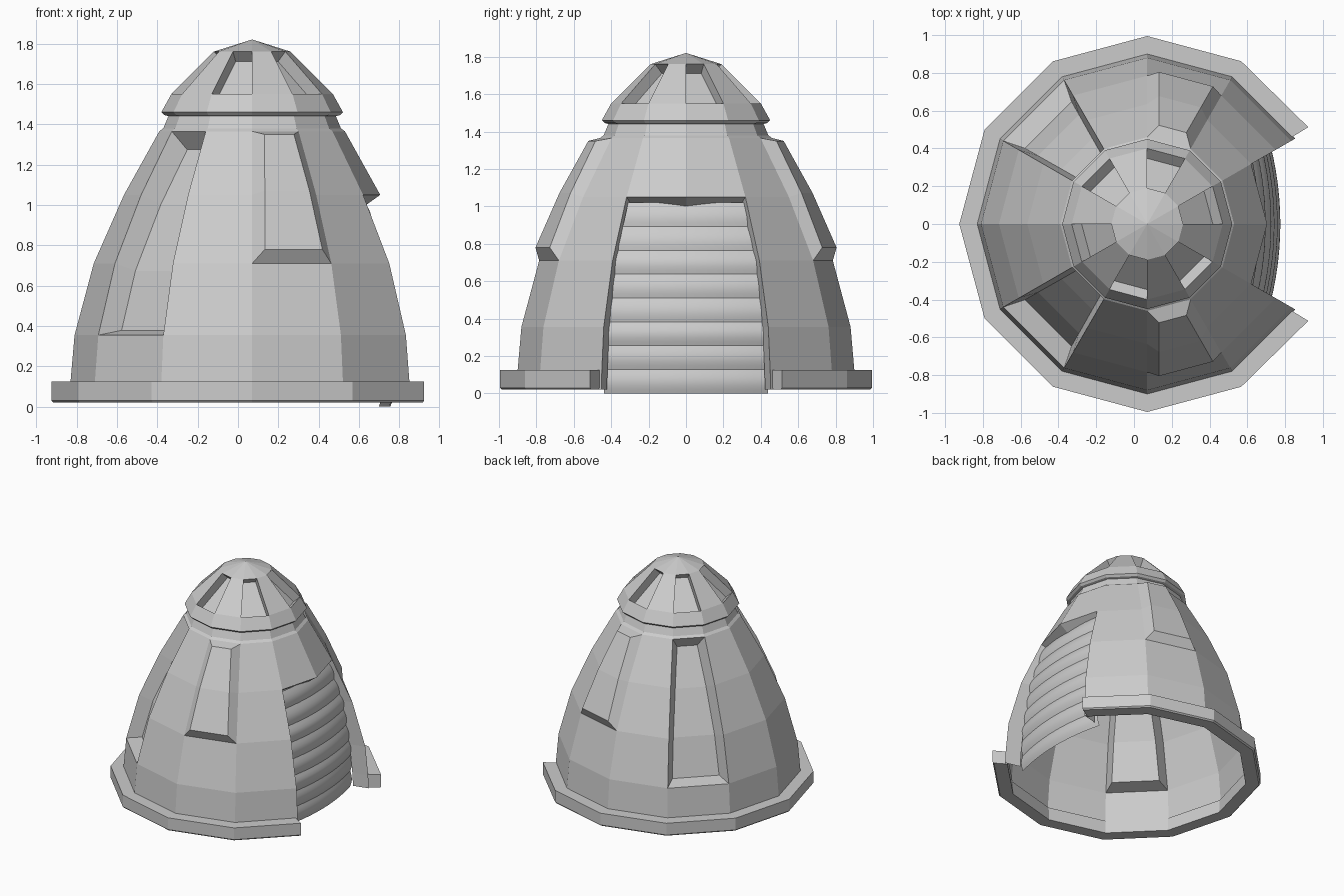
import bpy, bmesh
from math import sin, cos, pi, radians, floor

if "Cube" in bpy.data.objects:
    bpy.data.objects.remove(bpy.data.objects["Cube"])

CX = 0.07          # axis of the tower
N = 12             # sides


def finish(bm, name):
    mesh = bpy.data.meshes.new(name)
    bm.to_mesh(mesh)
    bm.free()
    ob = bpy.data.objects.new(name, mesh)
    bpy.context.collection.objects.link(ob)
    return ob


def lathe(profile):
    """Twelve-sided surface from (radius, z) points; faces keyed by (row, side)."""
    bm = bmesh.new()
    rings = []
    for r, z in profile:
        if r == 0:
            rings.append([bm.verts.new((CX, 0, z))] * N)
        else:
            rings.append([bm.verts.new((CX + r * cos(2 * pi * i / N), r * sin(2 * pi * i / N), z))
                          for i in range(N)])
    faces = {}
    for k in range(len(rings) - 1):
        a, b = rings[k], rings[k + 1]
        for i in range(N):
            j = (i + 1) % N
            loop = [a[i], a[j], b[j]] + ([b[i]] if b[i] is not b[j] else [])
            faces[k, i] = bm.faces.new(loop)
    bm.normal_update()
    return bm, faces


def panel(bm, faces, rows, side, inset, depth):
    bmesh.ops.inset_region(bm, faces=[faces[r, side] for r in rows], thickness=inset,
                           depth=depth, use_even_offset=True, use_boundary=True)
    bm.normal_update()


# Main shell with raised and recessed panels
SHELL = [(0.905, 0.02), (0.90, 0.125), (0.88, 0.355), (0.785, 0.71),
         (0.635, 1.05), (0.46, 1.365), (0.44, 1.38), (0.415, 1.44)]
bm, f = lathe(SHELL)
for side in (2, 9):
    panel(bm, f, (3, 4), side, 0.05, 0.06)
for side in (4, 7):
    panel(bm, f, (2, 3, 4), side, 0.05, -0.10)

# Doorway with its turned-in frame
bmesh.ops.delete(bm, geom=[f[r, s] for r in range(4) for s in (0, 11)], context='FACES')
rim = [e for e in bm.edges if e.is_boundary
       and all(v.co.x > CX + 0.5 and abs(v.co.y) < 0.46 and v.co.z < 1.06 for v in e.verts)]
new = bmesh.ops.extrude_edge_only(bm, edges=rim)['geom']
for v in [g for g in new if isinstance(g, bmesh.types.BMVert)]:
    top = v.co.z > 1.0
    v.co.x -= 0.07 if top else 0.12
    v.co.z -= 0.05 if top else 0.0
    if abs(v.co.y) > 0.01:
        v.co.y -= 0.03 if v.co.y > 0 else -0.03
finish(bm, "shell")

# Cap with six sunken windows
bm, f = lathe([(0.415, 1.44), (0.435, 1.445), (0.45, 1.46), (0.40, 1.55), (0.19, 1.76), (0, 1.82)])
bmesh.ops.inset_individual(bm, faces=[f[3, s] for s in range(0, N, 2)],
                           thickness=0.001, depth=-0.07)
finish(bm, "cap")

# Base ring, open at the doorway
bm = bmesh.new()
section = [(0.89, 0.125), (0.995, 0.125), (0.995, 0.03), (0.985, 0.02), (0.885, 0.02)]
rows = []
for deg in [31] + list(range(60, 301, 30)) + [329]:
    a = radians(deg)
    rows.append([bm.verts.new((CX + r * cos(a), r * sin(a), z)) for r, z in section])
for a, b in zip(rows, rows[1:]):
    for i in range(len(section)):
        j = (i + 1) % len(section)
        bm.faces.new((a[i], a[j], b[j], b[i]))
bm.faces.new(rows[0])
bm.faces.new(rows[-1][::-1])
bmesh.ops.recalc_face_normals(bm, faces=bm.faces)
finish(bm, "base_ring")


# Slatted shutter behind the doorway
def lookup(points, z):
    for (r0, z0), (r1, z1) in zip(points, points[1:]):
        if z <= z1:
            return r0 + (r1 - r0) * max(0, z - z0) / (z1 - z0)
    return points[-1][0]


DOOR = [(0.755, 0.0), (0.76, 0.33), (0.71, 0.71), (0.625, 1.02)]
SLATS, STEPS, COLS = 8, 6, 12
bm = bmesh.new()
grid = []
for k in range(SLATS * STEPS + 1):
    t = k / STEPS
    z = 1.02 * t / SLATS
    x = lookup(DOOR, z) + 0.015 * sin(pi * (t - floor(t)))
    half = 0.5 * lookup(SHELL, z) - 0.015
    grid.append([])
    for c in range(COLS + 1):
        y = half * (2 * c / COLS - 1)
        grid[-1].append(bm.verts.new((x - 0.3 * y * y, y, z)))
for a, b in zip(grid, grid[1:]):
    for c in range(COLS):
        bm.faces.new((a[c], a[c + 1], b[c + 1], b[c]))
door = finish(bm, "shutter_door")
bpy.context.view_layer.objects.active = door
door.select_set(True)
bpy.ops.object.shade_smooth_by_angle(angle=radians(30))
